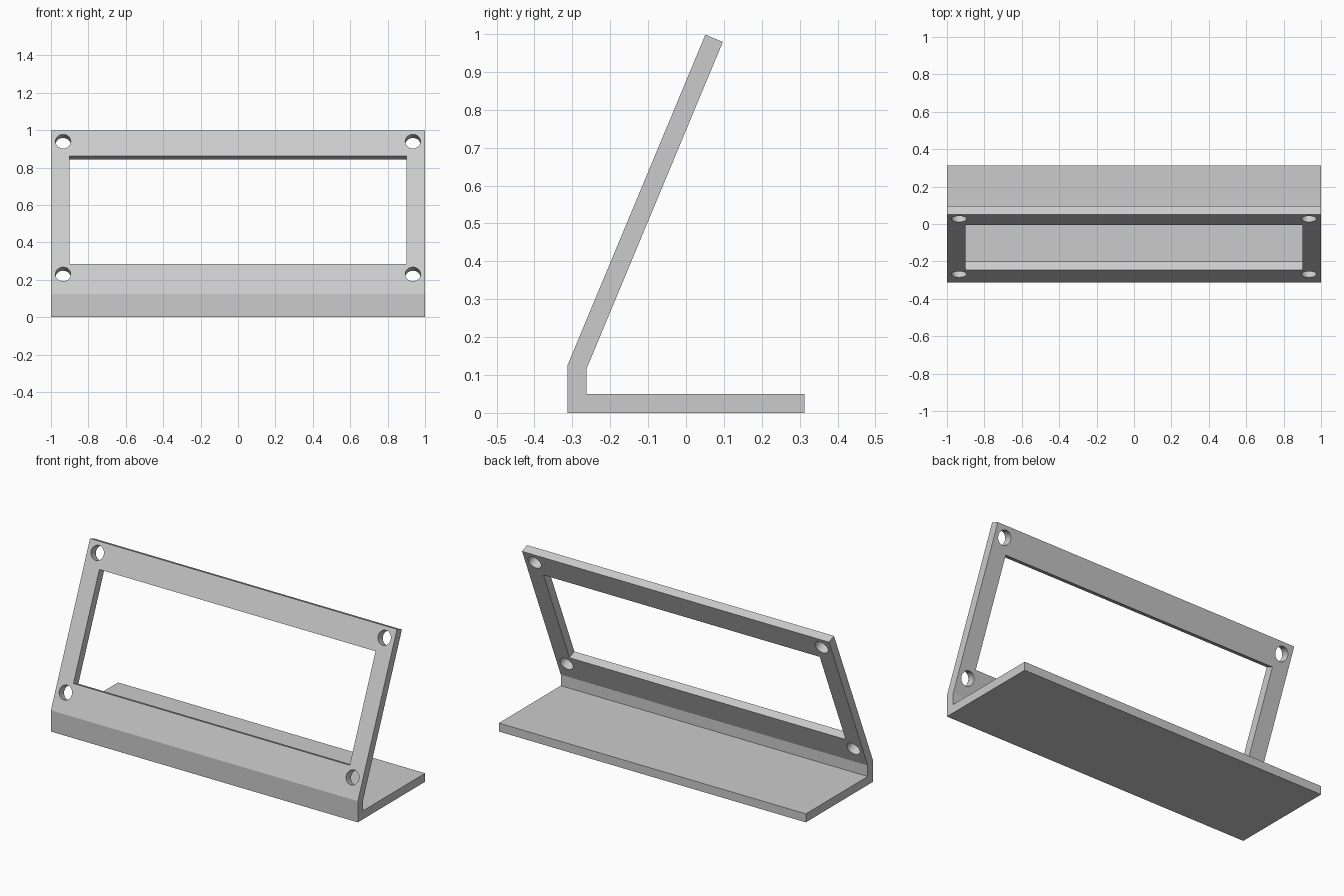
import bpy
import bmesh
import math
from mathutils import Matrix, Vector

cube = bpy.data.objects.get("Cube")
if cube:
    bpy.data.objects.remove(cube, do_unlink=True)

HALF_WIDTH = 1.0
DEPTH = 0.313       # half depth of the foot
THICK = 0.05
BEND = Vector((0, -DEPTH, 0.125))   # front line where the panel starts to lean
SLOPE = math.atan2(0.873, 0.364)
LENGTH = 0.946      # panel length along the slope

along = Vector((0, math.cos(SLOPE), math.sin(SLOPE)))
inward = Vector((0, math.sin(SLOPE), -math.cos(SLOPE)))

grey = bpy.data.materials.new("light grey")
grey.use_nodes = True
colour = (0.6, 0.6, 0.6, 1)
grey.diffuse_color = colour
grey.node_tree.nodes["Principled BSDF"].inputs["Base Color"].default_value = colour


def make_object(name, bm):
    bmesh.ops.recalc_face_normals(bm, faces=bm.faces)
    mesh = bpy.data.meshes.new(name)
    bm.to_mesh(mesh)
    bm.free()
    mesh.materials.append(grey)
    obj = bpy.data.objects.new(name, mesh)
    bpy.context.collection.objects.link(obj)
    return obj


def panel_matrix(x, s):
    """Local x = width, y = along the slope, z = through the panel."""
    m = Matrix((Vector((1, 0, 0)), along, inward)).transposed().to_4x4()
    m.translation = BEND + along * s + inward * THICK / 2 + Vector((x, 0, 0))
    return m


# Bent sheet: foot, short upright and leaning panel as one side profile
top_front = BEND + along * LENGTH
top_back = top_front + inward * THICK
inner_y = -DEPTH + THICK
inner_z = BEND.z - THICK * math.tan((math.pi / 2 - SLOPE) / 2)
profile = [
    (-DEPTH, 0), (DEPTH, 0), (DEPTH, THICK), (inner_y, THICK),
    (inner_y, inner_z), (top_back.y, top_back.z),
    (top_front.y, top_front.z), (BEND.y, BEND.z),
]
bm = bmesh.new()
side = bm.faces.new([bm.verts.new((-HALF_WIDTH, y, z)) for y, z in profile])
ext = bmesh.ops.extrude_face_region(bm, geom=[side])
bmesh.ops.translate(bm, vec=(2 * HALF_WIDTH, 0, 0),
                    verts=[v for v in ext["geom"] if isinstance(v, bmesh.types.BMVert)])
stand = make_object("display_stand", bm)

# Cutters: display window and four screw holes
cutters = []
low, high = 0.173, 0.80
bm = bmesh.new()
bmesh.ops.create_cube(bm, size=1, matrix=panel_matrix(0, (low + high) / 2)
                      @ Matrix.Diagonal((1.8, high - low, THICK * 3, 1)))
cutters.append(make_object("window_cutter", bm))
for x in (-0.935, 0.935):
    for s in (0.114, 0.883):
        bm = bmesh.new()
        bmesh.ops.create_cone(bm, cap_ends=True, segments=32, radius1=0.041,
                              radius2=0.041, depth=THICK * 3,
                              matrix=panel_matrix(x, s))
        cutters.append(make_object("screw_hole_cutter", bm))

bpy.ops.object.select_all(action="DESELECT")
bpy.context.view_layer.objects.active = stand
stand.select_set(True)
for cutter in cutters:
    cutter.hide_render = True
    mod = stand.modifiers.new("cut", "BOOLEAN")
    mod.operation = "DIFFERENCE"
    mod.solver = "EXACT"
    mod.object = cutter
    bpy.ops.object.modifier_apply(modifier=mod.name)
    bpy.data.objects.remove(cutter, do_unlink=True)

# Round hole walls, crisp bends
bpy.ops.object.shade_smooth_by_angle(angle=math.radians(18))
